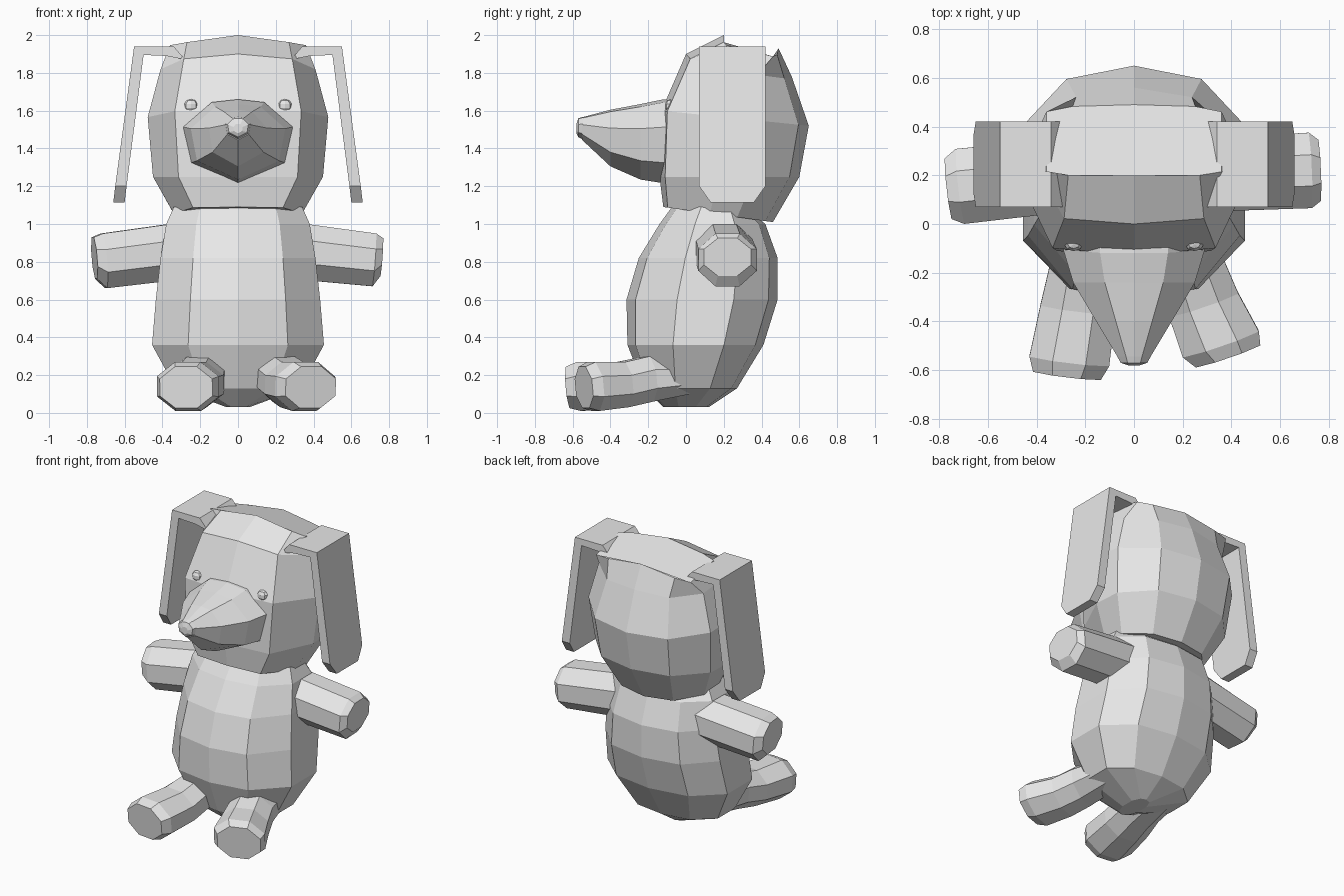
import bpy, bmesh, math
from mathutils import Vector

cube = bpy.data.objects.get("Cube")
if cube:
    bpy.data.objects.remove(cube, do_unlink=True)

grey = bpy.data.materials.new("plain grey")
grey.use_nodes = True
grey.diffuse_color = (0.8, 0.8, 0.8, 1)
for node in grey.node_tree.nodes:
    if node.type == "BSDF_PRINCIPLED":
        node.inputs["Base Color"].default_value = (0.8, 0.8, 0.8, 1)


def finish(name, bm):
    bmesh.ops.recalc_face_normals(bm, faces=bm.faces)
    mesh = bpy.data.meshes.new(name)
    bm.to_mesh(mesh)
    bm.free()
    mesh.materials.append(grey)
    obj = bpy.data.objects.new(name, mesh)
    bpy.context.collection.objects.link(obj)
    return obj


def loft(name, rings):
    """Skin a list of equal-length rings and cap both ends."""
    bm = bmesh.new()
    rows = [[bm.verts.new(p) for p in ring] for ring in rings]
    n = len(rows[0])
    for a, b in zip(rows, rows[1:]):
        for i in range(n):
            j = (i + 1) % n
            bm.faces.new((a[i], a[j], b[j], b[i]))
    bm.faces.new(rows[0])
    bm.faces.new(rows[-1])
    return finish(name, bm)


def torso_ring(pattern, z, w, front, back, lean=0, drop=0):
    """Symmetric level ring from a half pattern, front to back."""
    mid, half = (front + back) / 2, (back - front) / 2
    right = [(x * w, mid + y * half, z + lean * y - drop * x) for x, y in pattern]
    return right + [(-x, y, h) for x, y, h in right[-2:0:-1]]


def limb(name, stations):
    """Octagonal limb through (centre, half width, half height) stations."""
    axis = Vector(stations[-1][0]) - Vector(stations[0][0])
    side = axis.cross(Vector((0, 0, 1))).normalized()
    up = side.cross(axis).normalized()
    rings = []
    for centre, w, h in stations:
        ring = []
        for i in range(8):
            a = math.radians(22.5 + 45 * i)
            k = 1 / math.cos(math.radians(22.5))
            ring.append(Vector(centre) + side * w * k * math.cos(a) + up * h * k * math.sin(a))
        rings.append(ring)
    return loft(name, rings)


# Body
body = [(0, -1), (.58, -.88), (1, -.33), (1, .42), (.6, .88), (0, 1)]
loft("body", [torso_ring(body, *r) for r in (
    (.03, .06, -.12, .12), (.13, .33, -.22, .27), (.36, .455, -.31, .41),
    (.60, .435, -.315, .485), (.82, .41, -.25, .485), (1.0, .38, -.14, .42),
    (1.08, .34, -.06, .36, -.03))])

# Head, with a boxier crown
skull = [(0, -1), (.7, -.92), (1, -.15), (.97, .35), (.58, .86), (0, 1)]
crown = [(0, -1), (.75, -1), (1, -.9), (1, .8), (.7, .95), (0, 1)]
loft("head", [
    torso_ring(skull, 1.05, .34, -.12, .46, -.04),
    torso_ring(skull, 1.25, .45, -.14, .60),
    torso_ring(skull, 1.56, .478, -.13, .65, -.04),
    torso_ring(skull, 1.84, .41, 0, .56, -.06, .03),
    torso_ring(crown, 1.965, .36, .2, .49, -.035, .05)])

# Muzzle: half outline running from top to bottom
snout = [(0, 1), (.48, .93), (1, .35), (.87, -.5), (0, -1)]


def snout_ring(y, w, z, h, slant=0):
    right = [(x * w, y - slant * v, z + v * h) for x, v in snout]
    return right + [(-x, q, v) for x, q, v in right[-2:0:-1]]


loft("muzzle", [snout_ring(0, .29, 1.43, .23), snout_ring(-.1, .29, 1.435, .225, .02),
                snout_ring(-.24, .25, 1.435, .2), snout_ring(-.40, .155, 1.455, .15),
                snout_ring(-.55, .065, 1.505, .06)])
loft("nose", [snout_ring(-.545, .068, 1.508, .06), snout_ring(-.57, .055, 1.51, .05),
              snout_ring(-.58, .025, 1.505, .025)])

for side, s in (("left", 1), ("right", -1)):
    # Eye
    bm = bmesh.new()
    bmesh.ops.create_uvsphere(bm, u_segments=8, v_segments=5, radius=.04)
    bmesh.ops.scale(bm, vec=(1, .75, .9), verts=bm.verts)
    bmesh.ops.translate(bm, vec=(s * .248, -.083, 1.625), verts=bm.verts)
    finish(side + "_eye", bm)

    # Ear: bent slab with chamfered tip
    rings = []
    for xo, zo, xi, zi, y0, y1 in (
            (.34, 1.94, .28, 1.87, .07, .42), (.40, 1.94, .38, 1.89, .07, .42),
            (.55, 1.94, .50, 1.895, .07, .42), (.65, 1.2, .59, 1.2, .07, .42),
            (.66, 1.115, .60, 1.115, .13, .36)):
        rings.append([(s * xo, y0, zo), (s * xo, y1, zo), (s * xi, y1, zi), (s * xi, y0, zi)])
    loft(side + "_ear", rings)

# Arms
limb("left_arm", [((.28, .2, .86), .15, .15), ((.72, .22, .81), .155, .14),
                  ((.76, .22, .825), .125, .1)])
limb("right_arm", [((-.28, .2, .86), .15, .15), ((-.71, .155, .805), .155, .145),
                   ((-.76, .145, .82), .125, .11)])

# Legs
limb("left_leg", [((.2, 0, .19), .13, .09), ((.24, -.2, .18), .14, .12),
                  ((.285, -.33, .15), .15, .12), ((.355, -.49, .14), .165, .13),
                  ((.385, -.54, .135), .14, .11)])
limb("right_leg", [((-.2, 0, .19), .13, .09), ((-.21, -.2, .18), .14, .12),
                   ((-.23, -.35, .15), .155, .12), ((-.265, -.56, .14), .165, .13),
                   ((-.275, -.62, .135), .14, .11)])
